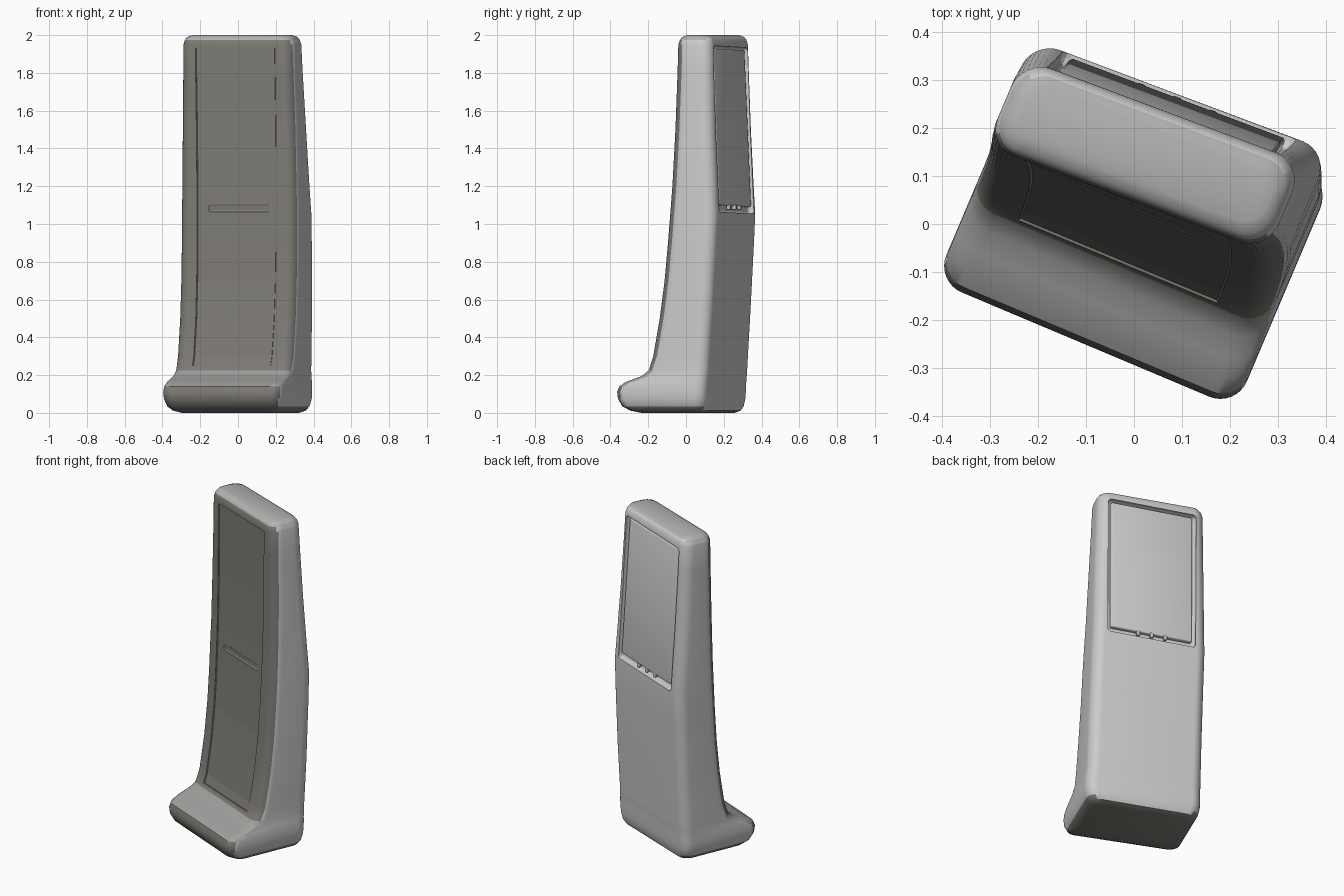
import bpy, bmesh
from math import sin, cos, pi, radians
from mathutils import Matrix, Euler

if "Cube" in bpy.data.objects:
    bpy.data.objects.remove(bpy.data.objects["Cube"])

TURN = Matrix.Rotation(radians(-23), 4, 'Z')


def material(name, *rgb):
    m = bpy.data.materials.new(name)
    m.diffuse_color = (*rgb, 1)
    m.use_nodes = True
    m.node_tree.nodes["Principled BSDF"].inputs["Base Color"].default_value = m.diffuse_color
    return m


SIDE = material("side_grey", .60, .60, .59)
FRONT = material("dark_front", .205, .195, .175)
FOOT = material("foot_top", .36, .35, .34)
BACK = material("pale_back", .98, .98, .98)
TOP = material("top_grey", .45, .45, .44)


def warp(co):
    """Twist the upper body slightly: back swings out on the right, front on the left."""
    side = max(-1, min(1, co.x / .33))
    back = max(0, min(1, (co.y + .05) / .3))
    front_push = -.025 * (1 - side) / 2 * min(1, co.z / 1.5)
    back_push = .027 * (1 + side) / 2 + .006 * (1 - side * side)
    co.y += front_push * (1 - back) + back_push * back


def finish(bm, name, hidden=False, mats=()):
    bmesh.ops.recalc_face_normals(bm, faces=bm.faces)
    if len(mats) > 1:   # tint the body by which way each face looks
        bm.normal_update()
        for f in bm.faces:
            n, c = f.normal, f.calc_center_median()
            if n.z < -.6 or (n.y < -.45 and n.z < .5):
                f.material_index = 1
            elif c.z < .3 and n.z > .3:
                f.material_index = 2
            elif n.y > .6:
                f.material_index = 3
            elif n.z > .5:
                f.material_index = 4
    for v in bm.verts:
        warp(v.co)
    bm.transform(TURN)
    me = bpy.data.meshes.new(name)
    bm.to_mesh(me)
    bm.free()
    for m in mats:
        me.materials.append(m)
    ob = bpy.data.objects.new(name, me)
    bpy.context.collection.objects.link(ob)
    ob.hide_render = hidden
    return ob


def loft(name, sections, hidden=False, seg=8, mats=()):
    """Stack rounded rectangles: (z, half width, x shift, front, back, radius)."""
    bm = bmesh.new()
    rings = []
    for z, w, s, f, b, r in sections:
        ring = []
        for k, (cx, cy) in enumerate([(w - r, b - r), (r - w, b - r), (r - w, f + r), (w - r, f + r)]):
            for i in range(seg + 1):
                a = (k + i / seg) * pi / 2
                ring.append(bm.verts.new((s + cx + r * cos(a), cy + r * sin(a), z)))
        rings.append(ring)
    for lo, hi in zip(rings, rings[1:]):
        for i in range(len(lo)):
            j = (i + 1) % len(lo)
            bm.faces.new((lo[i], lo[j], hi[j], hi[i]))
    bm.faces.new(rings[0][::-1])
    bm.faces.new(rings[-1])
    return finish(bm, name, hidden, mats)


def block(name, loc, size, rot=(0, 0, 0), bevel=0.01, hidden=False, mats=()):
    bm = bmesh.new()
    bmesh.ops.create_cube(bm, size=1)
    bm.transform(Matrix.Diagonal((*size, 1)))
    bmesh.ops.bevel(bm, geom=bm.edges[:], offset=bevel, segments=3, profile=0.5, affect='EDGES')
    bm.transform(Matrix.Translation(loc) @ Euler(rot).to_matrix().to_4x4())
    return finish(bm, name, hidden, mats)


def smooth(ob, angle=35):
    bpy.ops.object.select_all(action='DESELECT')
    ob.select_set(True)
    bpy.context.view_layer.objects.active = ob
    bpy.ops.object.shade_smooth_by_angle(angle=radians(angle))


# Main curved body, with the flared foot lip at the bottom front
body = loft("body", [
    (0.000, .28, .005, -.15, .175, .05),
    (0.012, .31, .005, -.205, .200, .055),
    (0.035, .328, .005, -.245, .212, .06),
    (0.075, .338, .005, -.266, .218, .06),
    (0.110, .340, .005, -.270, .220, .06),
    (0.140, .339, .005, -.258, .222, .06),
    (0.163, .338, .004, -.222, .223, .06),
    (0.178, .337, .003, -.180, .224, .06),
    (0.195, .336, .002, -.132, .226, .06),
    (0.225, .335, 0, -.092, .228, .06),
    (0.300, .335, 0, -.066, .232, .06),
    (0.500, .334, -.002, -.032, .244, .06),
    (0.700, .333, -.006, -.008, .254, .06),
    (0.900, .332, -.010, .008, .264, .06),
    (1.050, .331, -.014, .018, .270, .06),
    (1.200, .328, -.018, .027, .261, .06),
    (1.500, .323, -.025, .039, .245, .06),
    (1.800, .316, -.032, .045, .234, .06),
    (1.950, .313, -.035, .047, .229, .06),
    (1.975, .307, -.035, .053, .223, .06),
    (1.990, .297, -.035, .063, .213, .055),
    (2.000, .275, -.035, .085, .191, .045),
], mats=(SIDE, FRONT, FOOT, BACK, TOP))

# Shallow panel running down the front
front_line = [(.25, 0, -.083), (.3, 0, -.066), (.5, -.002, -.032), (.7, -.006, -.008), (.9, -.01, .008),
              (1.05, -.014, .018), (1.2, -.018, .027), (1.5, -.025, .039), (1.93, -.035, .047)]
cutters = [loft("front_panel_cutter",
                [(z, .225, s, v - .06, v + .005, .004) for z, s, v in front_line], True, 1, (FRONT,))]

# Back recess and the front notch
lean = (.05, -.02, 0)
cutters.append(block("back_recess_cutter", (-.026, .272, 1.5), (.52, .11, .88), lean, .02, True, (SIDE,)))
cutters.append(block("front_notch_cutter", (-.005, .004, 1.085), (.35, .05, .05), (0, 0, 0), .015, True, (FRONT,)))
for c in cutters:
    m = body.modifiers.new(c.name, 'BOOLEAN')
    m.operation, m.solver, m.object = 'DIFFERENCE', 'EXACT', c
    m.material_mode = 'TRANSFER'
    c.hide_set(True)
smooth(body)

# Nearly flush panel inside the back recess, with small nubs at its lower edge
smooth(block("back_panel", (-.026, .226, 1.51), (.48, .03, .83), lean, .008, mats=(BACK,)))
for i in range(3):
    smooth(block("panel_nub", (-.10 + .08 * i, .25, 1.09), (.02, .02, .03), lean, .005, mats=(BACK,)))
